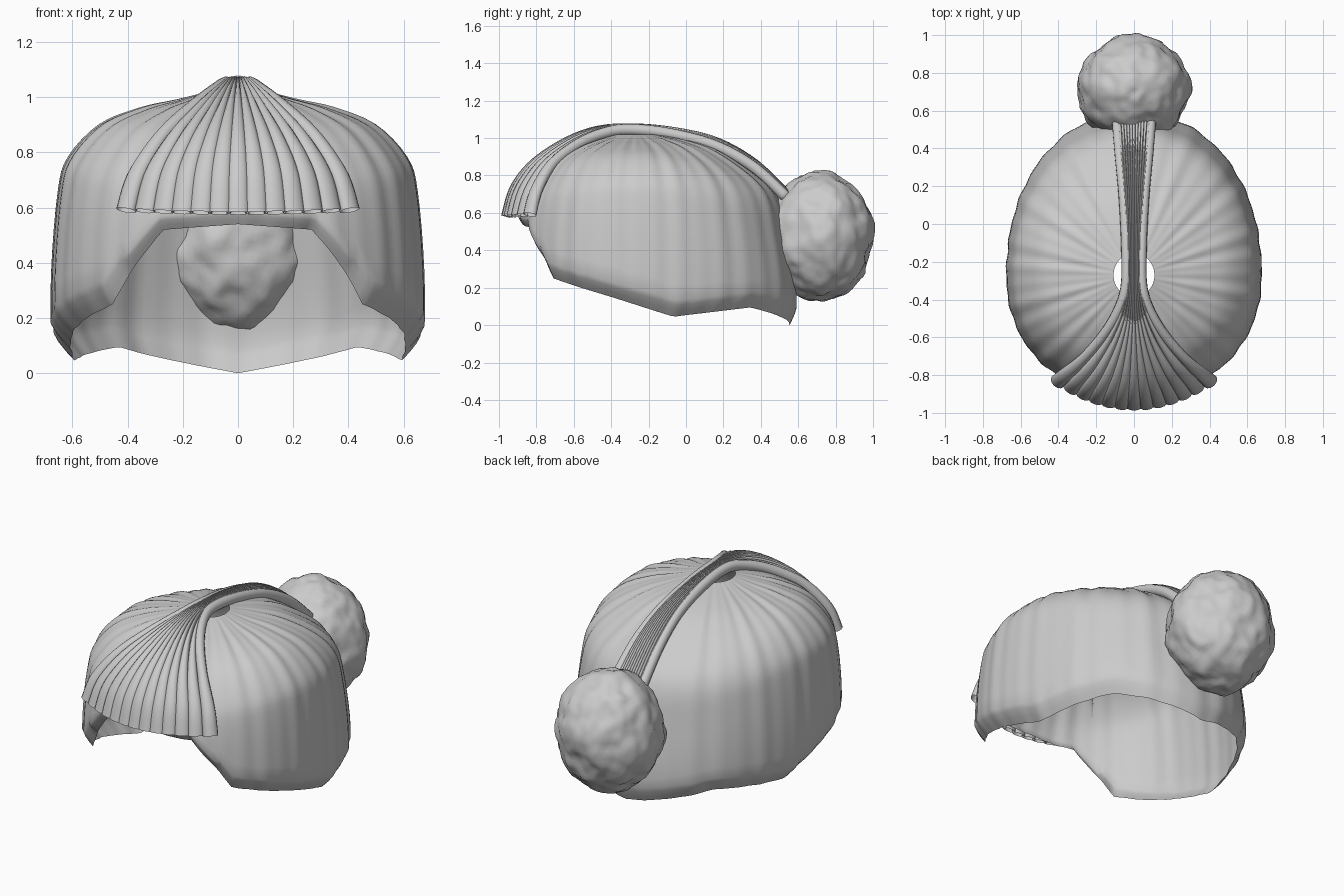
import bpy, math
from mathutils import Vector, noise

if "Cube" in bpy.data.objects:
    bpy.data.objects.remove(bpy.data.objects["Cube"])


def make_mesh(name, verts, faces):
    me = bpy.data.meshes.new(name)
    me.from_pydata([tuple(v) for v in verts], [], faces)
    me.update()
    me.shade_smooth()
    ob = bpy.data.objects.new(name, me)
    bpy.context.collection.objects.link(ob)
    return ob


def spline(pts, t):
    """Catmull-Rom through pts, t in 0..1."""
    p = [Vector(q) for q in pts]
    s = min(max(t, 0), 1) * (len(p) - 1)
    i = min(int(s), len(p) - 2)
    f = s - i
    a, b, c, d = p[max(i - 1, 0)], p[i], p[i + 1], p[min(i + 2, len(p) - 1)]
    return 0.5 * (2 * b + (c - a) * f + (2 * a - 5 * b + 4 * c - d) * f * f
                  + (3 * b - a - 3 * c + d) * f ** 3)


def lerp_table(table, x):
    for (x0, y0), (x1, y1) in zip(table, table[1:]):
        if x <= x1:
            return y0 + (y1 - y0) * (x - x0) / (x1 - x0)
    return table[-1][1]


# Hair cap: radial shell around a crown hole, following a shaped hairline
CROWN_Y = -0.27
FRONT = [(.17, 1.02), (.36, .985), (.54, .935), (.75, .84), (.90, .70), (.97, .57), (1.0, .40), (1.0, .05)]
SIDE = [(.16, 1.02), (.33, .99), (.52, .96), (.74, .90), (.91, .78), (.965, .65), (1.0, .35), (1.0, .05)]
BACK = [(.13, 1.02), (.35, .985), (.55, .92), (.80, .77), (.90, .65), (.95, .45), (.995, .22), (1.0, .05)]
HAIRLINE = [(0, .54), (26, .52), (39, .36), (46, .25), (78, .15), (109, .045), (145, .095), (180, 0)]


def cap_column(ang, rows=26):
    deg = abs(math.degrees(ang))
    c, s = math.cos(ang), math.sin(ang)
    depth = 0.65 if c > 0 else 0.86
    n = 2.12
    radius = (abs(s / .675) ** n + abs(c / depth) ** n) ** (-1 / n)
    w = c * c
    end = FRONT if c > 0 else BACK
    prof = [(a[0] * w + b[0] * (1 - w), a[1] * w + b[1] * (1 - w)) for a, b in zip(end, SIDE)]
    z_edge = lerp_table(HAIRLINE, deg)
    lip = 0.09 if deg > 40 else 0.05
    t_end = next((k / 400 for k in range(401) if spline(prof, k / 400).y <= z_edge + lip), 1)
    ripple = .003 * math.sin(ang * 37) + .003 * math.sin(ang * 23 + 1)
    col = [spline(prof, t_end * k / rows) for k in range(rows + 1)]
    inset = .04 + .065 * s * s
    last = col[-1].copy()
    for k in (.3, .65, 1):
        col.append(Vector((last.x - inset * k ** 1.3, last.y + (z_edge - last.y) * k)))
    out = []
    for k, p in enumerate(col):
        r = p.x * radius * (1 + ripple * min(k / 8, 1))
        out.append((r * s, CROWN_Y - r * c, p.y + ripple * .8 * min(k / 8, 1) * (k < rows)))
    return out


SEG = 180
verts, faces = [], []
for i in range(SEG):
    col = cap_column(-math.pi + 2 * math.pi * i / SEG)
    n = len(col)
    verts += col
    j = (i + 1) % SEG
    faces += [(i * n + k, i * n + k + 1, j * n + k + 1, j * n + k) for k in range(n - 1)]
make_mesh("hair_cap", verts, faces)

# Fringe: strands fanned over the forehead, gathered over the crown to the bun
MID = [(0, -.965, .58), (0, -.92, .73), (0, -.82, .86), (0, -.66, .97), (0, -.5, 1.035),
       (0, -.33, 1.055), (0, -.1, 1.04), (0, .15, .985), (0, .36, .87), (0, .54, .70)]
EDGE = [(.405, -.835, .59), (.365, -.80, .72), (.27, -.715, .86), (.155, -.58, .965), (.075, -.44, 1.025),
        (.042, -.31, 1.045), (.042, -.1, 1.025), (.055, .15, .96), (.075, .36, .845), (.09, .54, .68)]
COUNT, STEPS, SIDES = 13, 48, 12


def strand_point(u, t):
    m, e = spline(MID, t), spline(EDGE, t)
    p = m.lerp(e, u * u)
    p.x = e.x * u
    return p


verts, faces = [], []
for i in range(COUNT):
    u = -1 + 2 * i / (COUNT - 1)
    base = len(verts)
    for k in range(STEPS + 1):
        t = k / STEPS
        p = strand_point(u, t)
        tan = (strand_point(u, min(t + .01, 1)) - strand_point(u, max(t - .01, 0))).normalized()
        up = p - Vector((0, max(-.4, min(p.y, .2)), .45))
        side = tan.cross(up).normalized()
        up = side.cross(tan).normalized()
        gap = spline(EDGE, t).x * 2 / (COUNT - 1)
        half_w = gap * .62
        half_h = .024
        if abs(u) > .99:
            half_w, half_h = max(half_w, .027), .03
        for a in range(SIDES):
            ang = 2 * math.pi * a / SIDES
            verts.append(p + side * half_w * math.cos(ang) + up * half_h * math.sin(ang))
    for k in range(STEPS):
        for a in range(SIDES):
            b = (a + 1) % SIDES
            q, r = base + k * SIDES, base + (k + 1) * SIDES
            faces.append((q + a, q + b, r + b, r + a))
    faces.append(tuple(base + STEPS * SIDES + a for a in range(SIDES)))
make_mesh("fringe_strands", verts, faces)

# Bun: lumpy ball of gathered hair
bpy.ops.mesh.primitive_ico_sphere_add(subdivisions=5, radius=1)
bun = bpy.context.object
bun.name = "hair_bun"
for v in bun.data.vertices:
    d = v.co.normalized()
    lump = .07 * noise.noise(d * 2.6 + Vector((3, 1, 5))) + .035 * noise.noise(d * 6 + Vector((1, 7, 2)))
    d = d * (1 + lump)
    v.co = (d.x * .295, .715 + d.y * .285, .475 + d.z * .34)
bun.data.shade_smooth()
